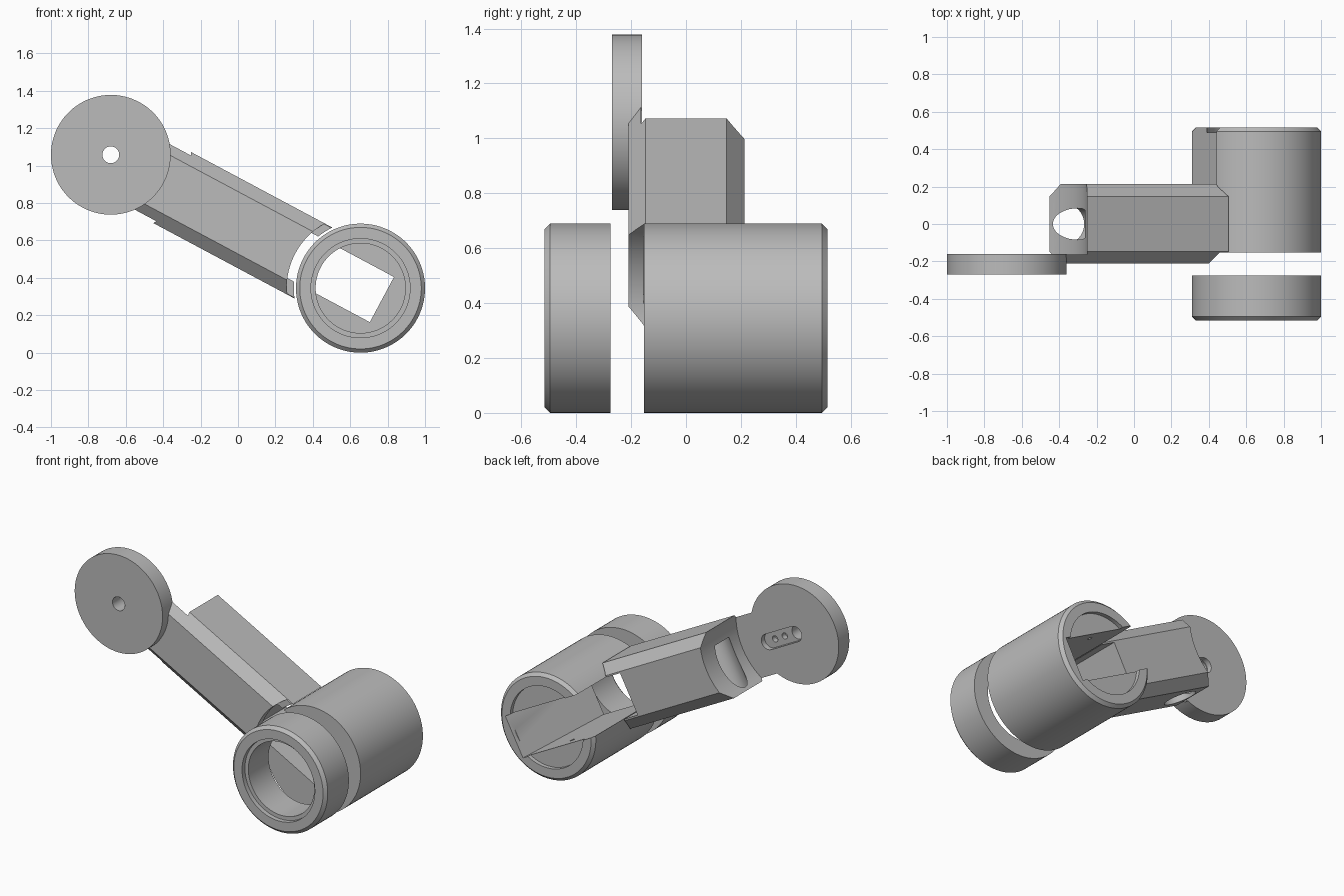
import bpy, bmesh, math
from mathutils import Vector

cube = bpy.data.objects.get("Cube")
if cube:
    bpy.data.objects.remove(cube, do_unlink=True)

grey = bpy.data.materials.new("plain_grey")
grey.use_nodes = True
grey.diffuse_color = (0.5, 0.5, 0.5, 1)
grey.node_tree.nodes["Principled BSDF"].inputs["Base Color"].default_value = (0.5, 0.5, 0.5, 1)

# Arm frame: u runs from the drum axis to the disk axis, v is across it
AXIS = Vector((0.655, 0, 0.345))
SPAN = Vector((-0.68, 0, 1.058)) - AXIS
REACH = SPAN.length
U = SPAN.normalized()
V = Vector((-U.z, 0, U.x)) * -1


def place(u, v, y):
    return AXIS + U * u + V * v + Vector((0, y, 0))


def loft(name, rings):
    """Skin a stack of equal rings and close both ends."""
    bm = bmesh.new()
    loops = [[bm.verts.new(p) for p in ring] for ring in rings]
    n = len(loops[0])
    for a, b in zip(loops, loops[1:]):
        for i in range(n):
            j = (i + 1) % n
            bm.faces.new((a[i], a[j], b[j], b[i]))
    bm.faces.new(loops[0])
    bm.faces.new(loops[-1])
    bmesh.ops.recalc_face_normals(bm, faces=bm.faces)
    mesh = bpy.data.meshes.new(name)
    bm.to_mesh(mesh)
    bm.free()
    mesh.materials.append(grey)
    ob = bpy.data.objects.new(name, mesh)
    bpy.context.collection.objects.link(ob)
    return ob


def circle(r, n):
    return [(r * math.cos(2 * math.pi * i / n), r * math.sin(2 * math.pi * i / n)) for i in range(n)]


def turned(name, u, profile, n=96):
    """Round solid along y; profile is (radius, y) pairs."""
    return loft(name, [[place(u + a, b, y) for a, b in circle(r, n)] for r, y in profile])


def post(name, u, y, r, v0, v1, n=48):
    """Round solid along v."""
    return loft(name, [[place(u + a, v, y + b) for a, b in circle(r, n)] for v in (v0, v1)])


def slab(name, outline, v0, v1):
    """Solid with a (u, y) outline, spanning v0 to v1."""
    return loft(name, [[place(u, v, y) for u, y in outline] for v in (v0, v1)])


def cut(ob, *cutters):
    for c in cutters:
        c.hide_render = True
        m = ob.modifiers.new("cut", "BOOLEAN")
        m.operation = "DIFFERENCE"
        m.solver = "EXACT"
        m.object = c
        bpy.context.view_layer.objects.active = ob
        bpy.ops.object.modifier_apply(modifier=m.name)
        bpy.data.objects.remove(c, do_unlink=True)


# Front collar: chamfered ring with a stepped bore
collar = turned("front_collar", 0, [(0.325, -0.515), (0.345, -0.495), (0.345, -0.275)])
cut(collar,
    turned("bore", 0, [(0.24, -0.6), (0.24, -0.2)]),
    turned("counterbore", 0, [(0.265, -0.6), (0.265, -0.485)]))

# Drum: solid with a back recess and an open channel with a ramped floor
drum = turned("drum", 0, [(0.345, -0.153), (0.345, 0.495), (0.325, 0.515)])
cut(drum,
    turned("recess", 0, [(0.265, 0.488), (0.265, 0.6)]),
    slab("channel", [(-0.12, -0.2), (0.5, -0.2), (0.5, 0.6), (-0.285, 0.6)], -0.137, 0.137),
    post("pin_hole", 0.05, 0.4, 0.016, -0.18, 0.18, 16))

# Arm: chamfered bar, hollowed around the drum and the disk
side = [(0.215, -0.148), (0.147, -0.21), (-0.147, -0.21), (-0.215, -0.148),
        (-0.215, 0.148), (-0.147, 0.213), (0.147, 0.213), (0.215, 0.148)]
arm = loft("arm", [[place(u, v, y) for v, y in side] for u in (0.2, 1.28)])
cut(arm,
    turned("drum_clearance", 0, [(0.357, -0.4), (0.357, 0.4)]),
    turned("plate_clearance", 0, [(0.395, -0.4), (0.395, -0.152)]),
    slab("fork_gap", [(0.1, -0.155), (0.44, -0.155), (0.44, 0.4), (0.1, 0.4)], -0.137, 0.137),
    turned("disk_clearance", REACH, [(0.43, -0.163), (0.43, 0.4)]),
    post("end_socket", 1.03, 0, 0.1, -0.3, 0.11))

# Disk: axle hole, shallow slot in the back and two blind holes
disk = turned("disk", REACH, [(0.32, -0.27), (0.32, -0.16)])


def slot():
    arc = [math.pi * (0.5 + i / 16) for i in range(17)]
    ends = [(REACH - 0.22 + 0.05 * math.cos(a), 0.05 * math.sin(a)) for a in arc]
    ends += [(REACH - 0.05 * math.cos(a), -0.05 * math.sin(a)) for a in arc]
    return loft("slot", [[place(u, v, y) for u, v in ends] for y in (-0.195, -0.1)])


cut(arm, slot())
cut(disk, slot(),
    turned("axle_hole", REACH, [(0.045, -0.4), (0.045, 0)], 48),
    *[turned("blind_hole", REACH - d, [(0.02, -0.23), (0.02, 0)], 24) for d in (0.11, 0.19)])

# Smooth round surfaces, crisp edges
bpy.ops.object.select_all(action="DESELECT")
for ob in (collar, drum, arm, disk):
    ob.select_set(True)
bpy.context.view_layer.objects.active = drum
bpy.ops.object.shade_smooth_by_angle(angle=math.radians(25))
